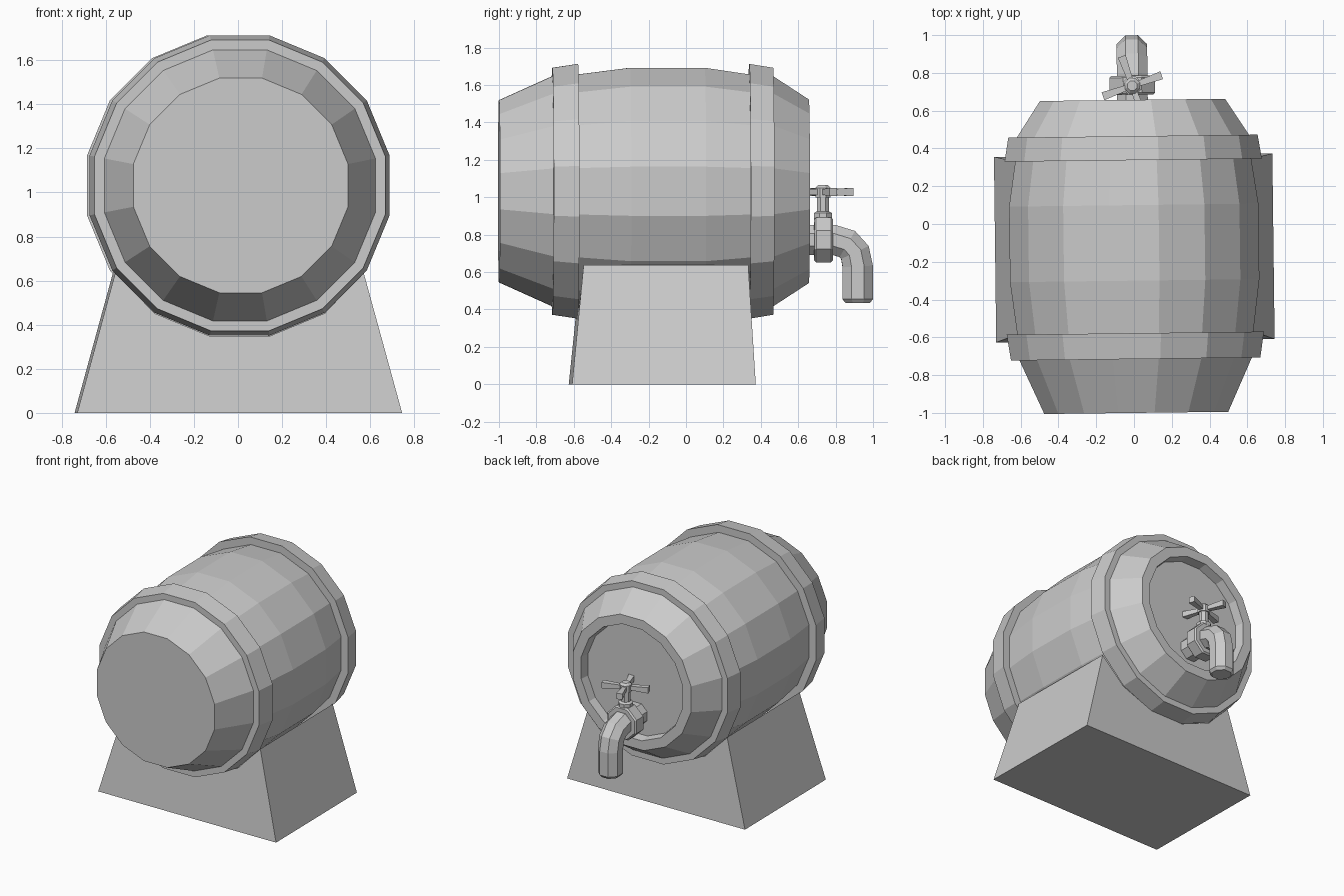
import bpy, bmesh, math
from mathutils import Matrix, Vector

if "Cube" in bpy.data.objects:
    bpy.data.objects.remove(bpy.data.objects["Cube"], do_unlink=True)

AXIS_Z = 1.032                      # height of the barrel axis
TAP_Z = 0.772                       # height of the tap axis
TAP_Y = 0.732                       # position of the tap valve
TURN = Matrix.Rotation(math.radians(0.7), 4, 'Z')

grey = bpy.data.materials.new("plain grey")
grey.use_nodes = True
COLOUR = (0.6, 0.6, 0.6, 1)
grey.diffuse_color = COLOUR
grey.node_tree.nodes["Principled BSDF"].inputs["Base Color"].default_value = COLOUR


def finish(name, bm):
    """Turn a bmesh into a flat shaded object."""
    bmesh.ops.recalc_face_normals(bm, faces=bm.faces)
    bm.transform(TURN)
    mesh = bpy.data.meshes.new(name)
    bm.to_mesh(mesh)
    bm.free()
    mesh.materials.append(grey)
    obj = bpy.data.objects.new(name, mesh)
    bpy.context.collection.objects.link(obj)
    return obj


def loft(name, rings, closed=False):
    """Skin a row of equal rings; cap the ends unless the row is closed."""
    bm = bmesh.new()
    loops = [[bm.verts.new(p) for p in ring] for ring in rings]
    n = len(loops[0])
    pairs = list(zip(loops, loops[1:]))
    if closed:
        pairs.append((loops[-1], loops[0]))
    else:
        bm.faces.new(loops[0])
        bm.faces.new(loops[-1])
    for a, b in pairs:
        for i in range(n):
            j = (i + 1) % n
            bm.faces.new((a[i], a[j], b[j], b[i]))
    return finish(name, bm)


def ring(centre, direction, side, radius, n):
    """Flat-topped polygon, radius measured to the middle of its sides."""
    d, u = Vector(direction).normalized(), Vector(side)
    v = d.cross(u)
    r = radius / math.cos(math.pi / n)
    angles = [2 * math.pi * (i + 0.5) / n for i in range(n)]
    return [Vector(centre) + u * r * math.cos(a) + v * r * math.sin(a) for a in angles]


def lathe_y(name, profile, z, n, closed=False):
    rings = [ring((0, y, z), (0, 1, 0), (1, 0, 0), r, n) for y, r in profile]
    return loft(name, rings, closed)


def lathe_z(name, profile, n):
    rings = [ring((0, TAP_Y, z), (0, 0, 1), (1, 0, 0), r, n) for z, r in profile]
    return loft(name, rings)


# Barrel body with a recessed back head
lathe_y("barrel_body", [(-1, 0.487), (-0.715, 0.615), (-0.575, 0.625), (-0.3, 0.66),
                        (0.1, 0.66), (0.335, 0.625), (0.465, 0.615), (0.657, 0.49),
                        (0.657, 0.42), (0.59, 0.41)], AXIS_Z, 16)

# Hoops, widest on the side facing the middle
for name, outer, inner in (("front_hoop", -0.715, -0.578), ("back_hoop", 0.465, 0.338)):
    lathe_y(name, [(outer, 0.6), (outer, 0.66), (inner, 0.681), (inner, 0.6)],
            AXIS_Z, 16, closed=True)

# Stand: tapered block with a cradle that follows the barrel sides
def cradle_point(k):
    a = math.radians(11.25 + 22.5 * k)
    return 0.697 * math.sin(a), AXIS_Z - 0.697 * math.cos(a)

half = [cradle_point(0), cradle_point(1), (0.563, 0.637), (0.737, 0)]
outline = half + [(-x, z) for x, z in reversed(half)]
loft("stand", [[(x, -0.618 + 0.1 * z, z) for x, z in outline],
               [(x, 0.364 - 0.06 * z, z) for x, z in outline]])

# Tap: collar, curved spout, stem
lathe_y("tap_collar", [(0.685, 0.11), (0.695, 0.12), (0.775, 0.12), (0.785, 0.11)], TAP_Z, 8)

path = [(0.58, TAP_Z), (0.79, TAP_Z), (0.862, 0.75), (0.903, 0.705),
        (0.918, 0.63), (0.918, 0.455), (0.918, 0.435)]
rings = []
for i, (y, z) in enumerate(path):
    (y0, z0), (y1, z1) = path[max(i - 1, 0)], path[min(i + 1, len(path) - 1)]
    radius = 0.065 if i == len(path) - 1 else 0.081
    rings.append(ring((0, y, z), (0, y1 - y0, z1 - z0), (1, 0, 0), radius, 8))
loft("tap_spout", rings)

lathe_z("tap_stem", [(0.8, 0.048), (0.915, 0.048), (0.925, 0.032), (1.0, 0.032),
                     (1.0, 0.04), (1.05, 0.04), (1.065, 0.025)], 8)

# Cross handle: four arms that widen to the tips
for k in range(4):
    a = math.radians(19 + 90 * k)
    d = Vector((math.cos(a), math.sin(a), 0))
    start = Vector((0, TAP_Y, 1.028))
    loft("handle_arm_%d" % (k + 1),
         [ring(start + d * t, d, (0, 0, 1), w, 4) for t, w in ((0.02, 0.014), (0.165, 0.022))])
